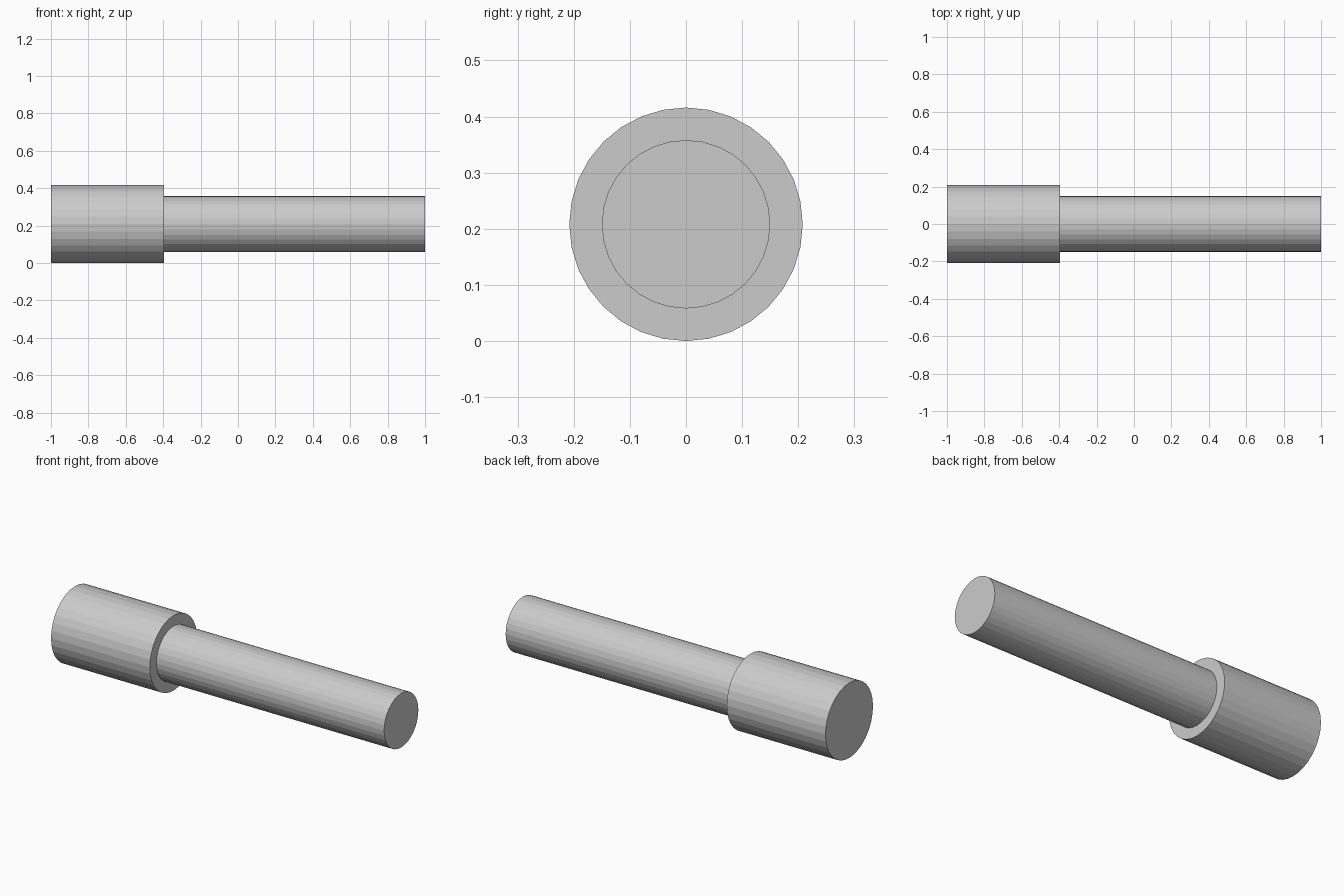
import bpy
from math import pi

if "Cube" in bpy.data.objects:
    bpy.data.objects.remove(bpy.data.objects["Cube"])

SIDES = 32
HEAD_R = 0.208
SHAFT_R = 0.15
STEP_X = -0.395


def cylinder_x(name, x0, x1, radius):
    """Flat-shaded capped cylinder along x, resting at the common axis height."""
    bpy.ops.mesh.primitive_cylinder_add(
        vertices=SIDES, radius=radius, depth=x1 - x0,
        location=((x0 + x1) / 2, 0, HEAD_R), rotation=(0, pi / 2, 0))
    obj = bpy.context.object
    obj.name = name
    return obj


# Thick head at the left end
cylinder_x("head", -1.0, STEP_X, HEAD_R)

# Thinner shaft, set slightly into the head
cylinder_x("shaft", STEP_X - 0.02, 1.0, SHAFT_R)
